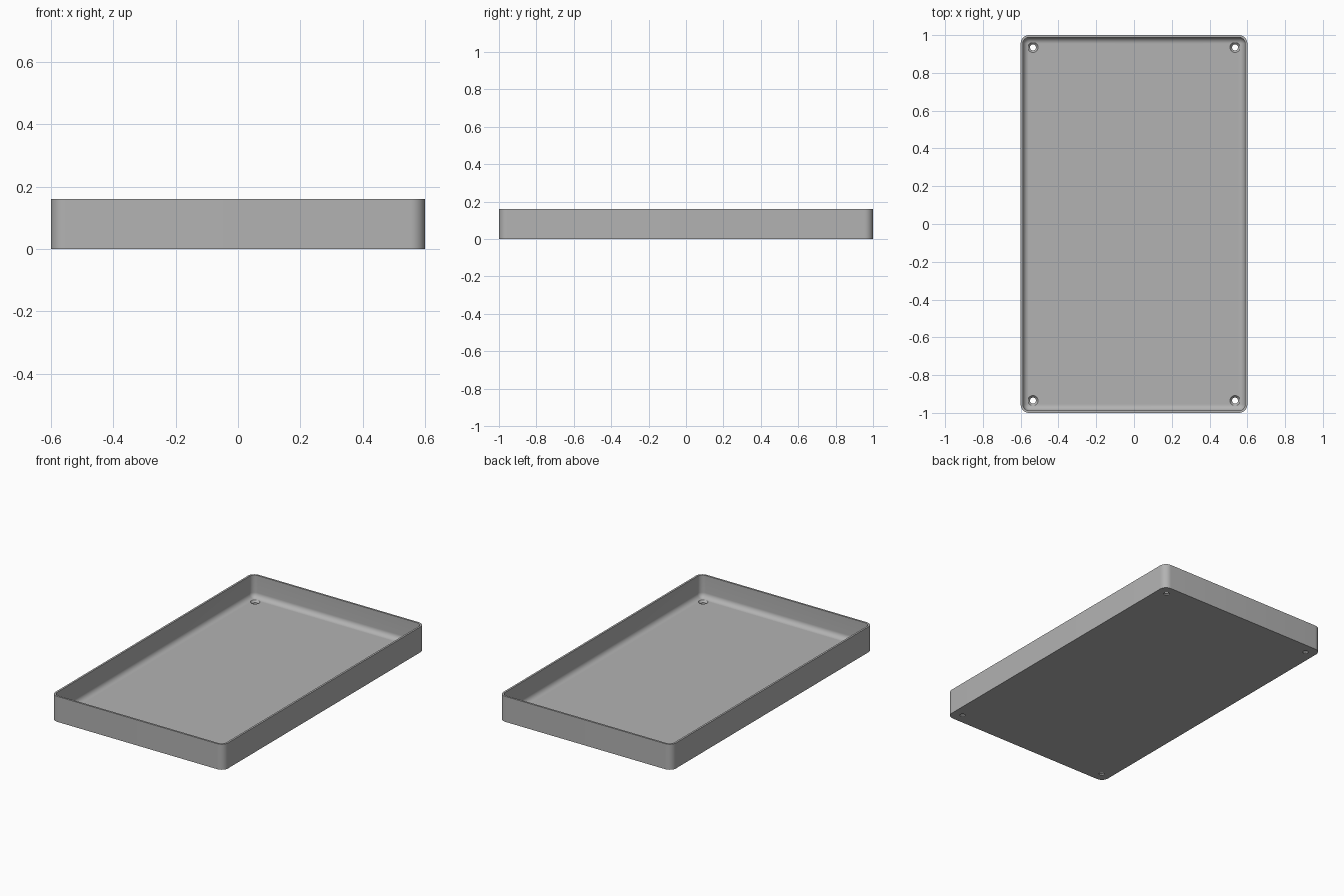
import bpy, bmesh, math
from mathutils import Matrix

if "Cube" in bpy.data.objects:
    bpy.data.objects.remove(bpy.data.objects["Cube"])

HALF_X, HALF_Y, HEIGHT = 0.6, 1.0, 0.16
CORNER, WALL, FLOOR, FILLET = 0.045, 0.012, 0.02, 0.032
HOLE_X, HOLE_Y = 0.535, 0.935
STEPS = 10

grey = bpy.data.materials.new("plain grey")
grey.use_nodes = True
colour = (0.45, 0.45, 0.45, 1)
grey.diffuse_color = colour
grey.node_tree.nodes["Principled BSDF"].inputs["Base Color"].default_value = colour


def ring(bm, inset, z):
    """Rounded rectangle of vertices, shrunk by inset."""
    r = CORNER - inset
    verts = []
    for i, (sx, sy) in enumerate([(1, 1), (-1, 1), (-1, -1), (1, -1)]):
        for k in range(STEPS + 1):
            a = math.pi / 2 * (i + k / STEPS)
            verts.append(bm.verts.new((sx * (HALF_X - CORNER) + r * math.cos(a),
                                       sy * (HALF_Y - CORNER) + r * math.sin(a), z)))
    return verts


def finish(bm, name):
    bmesh.ops.recalc_face_normals(bm, faces=bm.faces)
    mesh = bpy.data.meshes.new(name)
    bm.to_mesh(mesh)
    bm.free()
    mesh.materials.append(grey)
    obj = bpy.data.objects.new(name, mesh)
    bpy.context.collection.objects.link(obj)
    return obj


# Tray shell: outer wall, rim, inner wall, rounded floor edge
section = [(0, 0), (0, HEIGHT), (WALL, HEIGHT)]
for k in range(STEPS + 1):
    a = math.pi / 2 * k / STEPS
    section.append((WALL + FILLET * (1 - math.cos(a)),
                    FLOOR + FILLET * (1 - math.sin(a))))
bm = bmesh.new()
rings = [ring(bm, *point) for point in section]
for low, high in zip(rings, rings[1:]):
    for i in range(len(low)):
        j = (i + 1) % len(low)
        bm.faces.new((low[i], low[j], high[j], high[i]))
bm.faces.new(rings[0])
bm.faces.new(rings[-1])
tray = finish(bm, "tray")

# Countersunk screw holes: a straight bore joined to a cone and a clear top
bm = bmesh.new()
bore = [(0.016, -0.02), (0.016, 0.008), (0.027, FLOOR), (0.027, 0.05)]
for sx in (-1, 1):
    for sy in (-1, 1):
        loops = []
        for r, z in bore:
            made = bmesh.ops.create_circle(
                bm, segments=32, radius=r,
                matrix=Matrix.Translation((sx * HOLE_X, sy * HOLE_Y, z)))
            loops.append(made["verts"])
        for low, high in zip(loops, loops[1:]):
            for i in range(32):
                j = (i + 1) % 32
                bm.faces.new((low[i], low[j], high[j], high[i]))
        bm.faces.new(loops[0])
        bm.faces.new(loops[-1])
cutter = finish(bm, "hole_cutter")
cutter.hide_render = True

cut = tray.modifiers.new("screw holes", 'BOOLEAN')
cut.operation = 'DIFFERENCE'
cut.solver = 'EXACT'
cut.object = cutter
bpy.ops.object.select_all(action='DESELECT')
bpy.context.view_layer.objects.active = tray
tray.select_set(True)
bpy.ops.object.modifier_apply(modifier=cut.name)
bpy.data.objects.remove(cutter)
bpy.ops.object.shade_smooth_by_angle(angle=math.radians(30))
